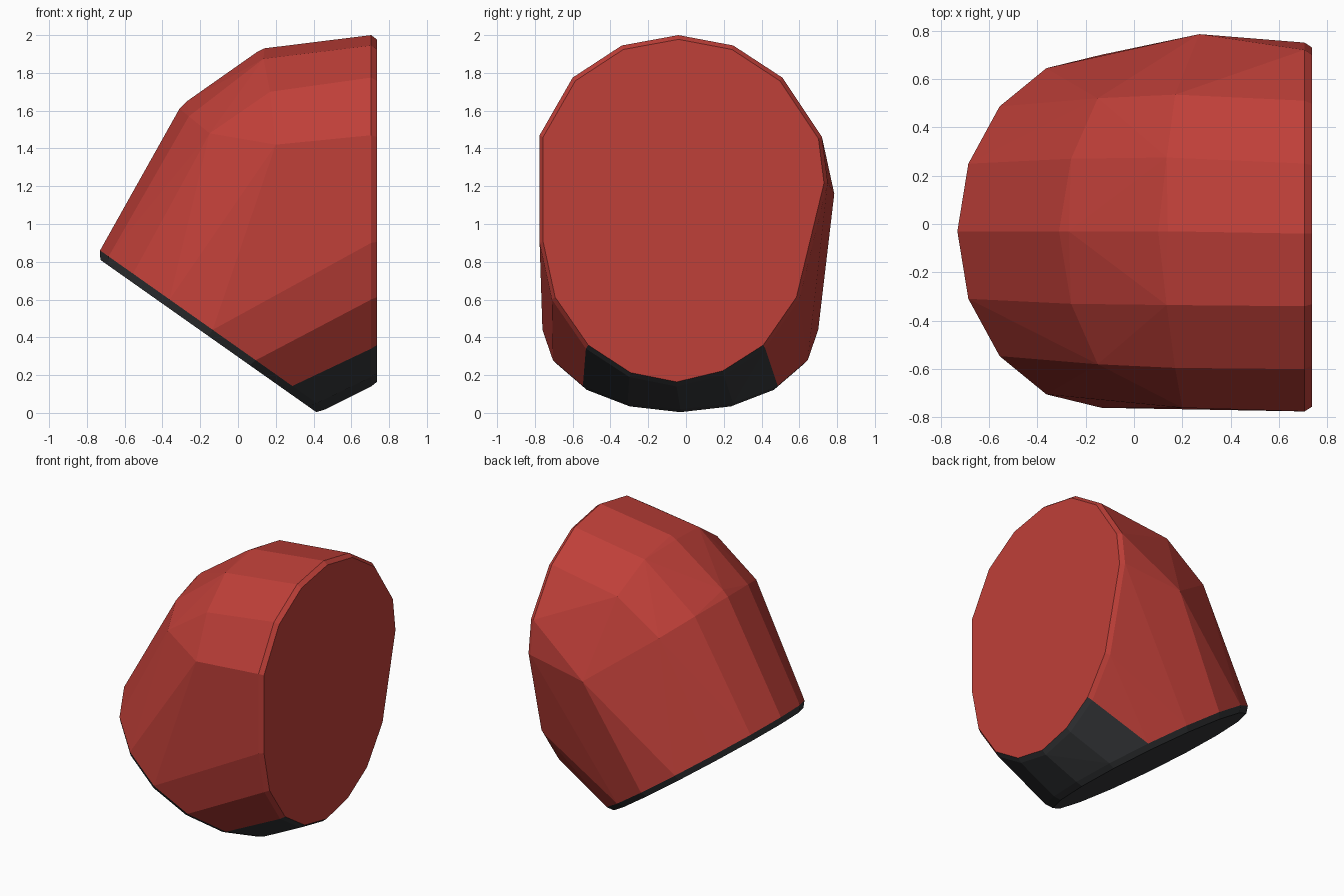
import bpy, bmesh
from math import sin, cos, pi
from mathutils import Vector

if "Cube" in bpy.data.objects:
    bpy.data.objects.remove(bpy.data.objects["Cube"])

N = 16
MID_Y = -0.03


def material(name, color):
    mat = bpy.data.materials.new(name)
    mat.diffuse_color = (*color, 1)
    mat.use_nodes = True
    mat.node_tree.nodes["Principled BSDF"].inputs["Base Color"].default_value = mat.diffuse_color
    return mat


# Tilted circular base: axis along the slope, and its upward normal
slope = Vector((0.817, 0, -0.576))
normal = Vector((0.576, 0, 0.817))
base_centre = Vector((-0.157, MID_Y, 0.407))


def base_ring(radius, lift):
    return [base_centre + normal * lift
            + slope * radius * cos(2 * pi * i / N)
            + Vector((0, radius * sin(2 * pi * i / N), 0)) for i in range(N)]


points = base_ring(0.70, 0) + base_ring(0.73, 0.04)

# Flat upright end with a narrow chamfer
outline = [(-.04, 2.0), (.25, 1.945), (.51, 1.775), (.72, 1.46), (.75, 1.22),
           (.60, .60), (.42, .34), (.20, .20), (-.05, .14), (-.30, .19),
           (-.53, .34), (-.71, .60), (-.775, .90), (-.775, 1.47),
           (-.60, 1.775), (-.34, 1.945)]
for x, s in ((0.705, 1), (0.735, 0.975)):
    points += [Vector((x, -.02 + (y + .02) * s, 1.1 + (z - 1.1) * s)) for y, z in outline]

# Two bend ribs meeting at a hub on each side
ribs = [(.14, 0, 1.93), (.10, 0, 1.91), (.135, .305, 1.875), (.17, .565, 1.70),
        (-.27, 0, 1.65), (-.31, 0, 1.61), (-.26, .30, 1.57), (-.15, .55, 1.48)]
for x, dy, z in ribs:
    points += [Vector((x, MID_Y + side * dy, z)) for side in ((1, -1) if dy else (1,))]
points += [Vector((.27, .785, 1.16)), Vector((.20, -.76, 1.42))]

# Faceted skin
bm = bmesh.new()
for p in points:
    bm.verts.new(p)
hull = bmesh.ops.convex_hull(bm, input=bm.verts)
loose = [v for v in bm.verts if not v.link_faces]
bmesh.ops.delete(bm, geom=loose, context='VERTS')
bmesh.ops.dissolve_limit(bm, angle_limit=0.03, verts=bm.verts, edges=bm.edges)
bmesh.ops.recalc_face_normals(bm, faces=bm.faces)

# Dark underside, its rim, and the short band under the upright end
for f in bm.faces:
    c = f.calc_center_median()
    rim = all((v.co - base_centre).dot(normal) < 0.05 for v in f.verts)
    band = c.x > 0.35 and c.z < 0.36 and -0.54 < c.y < 0.43 and f.normal.x < 0.9
    f.material_index = 1 if rim or band else 0

mesh = bpy.data.meshes.new("elbow_cap")
bm.to_mesh(mesh)
bm.free()
mesh.materials.append(material("red", (0.52, 0.05, 0.04)))
mesh.materials.append(material("dark_grey", (0.035, 0.037, 0.04)))
bpy.context.collection.objects.link(bpy.data.objects.new("elbow_cap", mesh))
